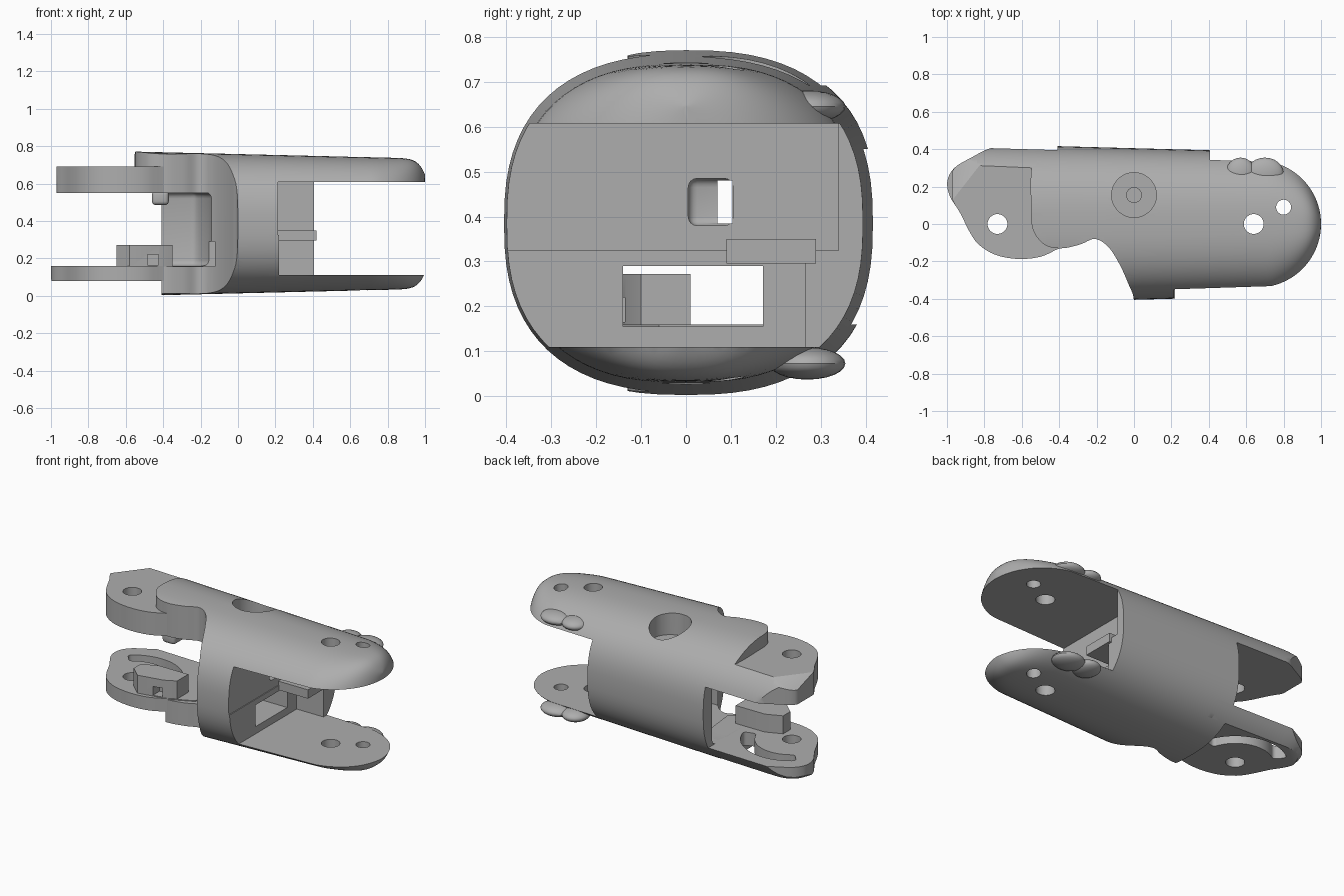
import bpy, bmesh
from math import sin, cos, pi, radians, copysign
from mathutils import Vector

if "Cube" in bpy.data.objects:
    bpy.data.objects.remove(bpy.data.objects["Cube"])

grey = bpy.data.materials.new("plain_grey")
grey.use_nodes = True
grey.diffuse_color = (0.42, 0.42, 0.42, 1)
grey.node_tree.nodes["Principled BSDF"].inputs["Base Color"].default_value = grey.diffuse_color


def finish(name, bm):
    bmesh.ops.recalc_face_normals(bm, faces=bm.faces)
    mesh = bpy.data.meshes.new(name)
    bm.to_mesh(mesh)
    bm.free()
    mesh.materials.append(grey)
    ob = bpy.data.objects.new(name, mesh)
    bpy.context.collection.objects.link(ob)
    return ob


def prism(name, outline, z0, z1):
    bm = bmesh.new()
    base = bm.faces.new([bm.verts.new((x, y, z0)) for x, y in outline])
    new = bmesh.ops.extrude_face_region(bm, geom=[base])["geom"]
    top = [v for v in new if isinstance(v, bmesh.types.BMVert)]
    bmesh.ops.translate(bm, verts=top, vec=(0, 0, z1 - z0))
    return finish(name, bm)


def box(name, x0, x1, y0, y1, z0, z1):
    return prism(name, [(x0, y0), (x1, y0), (x1, y1), (x0, y1)], z0, z1)


def arc(x, y, r, start, end, steps):
    angles = [radians(start + (end - start) * i / steps) for i in range(steps + 1)]
    return [(x + r * cos(t), y + r * sin(t)) for t in angles]


def disc(name, x, y, r, z0, z1):
    return prism(name, arc(x, y, r, 0, 360, 40)[:-1], z0, z1)


def smooth_line(points, steps=6):
    # Catmull-Rom curve through the points
    pts = [Vector(p) for p in points]
    last, out = len(pts) - 1, []
    for i in range(last):
        a, b, c, d = [pts[min(max(i + k, 0), last)] for k in (-1, 0, 1, 2)]
        for s in range(steps):
            t = s / steps
            out.append(0.5 * (2 * b + (c - a) * t + (2 * a - 5 * b + 4 * c - d) * t * t
                              + (3 * b - a - 3 * c + d) * t ** 3))
    out.append(pts[-1])
    return [(p.x, p.y) for p in out]


def apply(ob, mod):
    bpy.context.view_layer.objects.active = ob
    bpy.ops.object.modifier_apply(modifier=mod.name)


def boolean(ob, *tools, operation='DIFFERENCE'):
    for tool in tools:
        mod = ob.modifiers.new("boolean", 'BOOLEAN')
        mod.operation, mod.solver, mod.object = operation, 'EXACT', tool
        apply(ob, mod)


def bevel(ob, width, segments=4):
    mod = ob.modifiers.new("bevel", 'BEVEL')
    mod.width, mod.segments = width, segments
    mod.limit_method, mod.angle_limit = 'ANGLE', radians(50)
    apply(ob, mod)


# Oval sections lofted along x, with a round nose and a softened tail
def section(x):
    a = 0.416 - 0.027 * (x + 0.4)
    b = 0.382 - 0.024 * (x + 0.4)
    if x < -0.8:
        b *= 1 - 0.2 * ((-0.8 - x) / 0.2) ** 3
    if x > 0.66:
        t = (x - 0.66) / 0.34
        b *= 1 - 0.25 * t ** 10
        plan = 0.34 * max(1 - t * t, 0.0004) ** 0.5
        a = min(a, plan / (1 - (0.222 / b) ** 2.5) ** 0.4)
    return a, b


def loft(name, stations, sides=72):
    bm, rings = bmesh.new(), []
    for x in stations:
        a, b = section(x)
        ring = []
        for i in range(sides):
            c, s = cos(2 * pi * i / sides), sin(2 * pi * i / sides)
            ring.append(bm.verts.new((x, a * copysign(abs(c) ** 0.8, c),
                                      0.385 + b * copysign(abs(s) ** 0.8, s))))
        rings.append(ring)
    for p, q in zip(rings, rings[1:]):
        for i in range(sides):
            j = (i + 1) % sides
            bm.faces.new((p[i], p[j], q[j], q[i]))
    bm.faces.new(rings[0])
    bm.faces.new(rings[-1])
    return finish(name, bm)


# Main shell
shell = loft("shell", [-0.56 + 0.1 * i for i in range(12)]
             + [0.66 + 0.34 * sin(i * pi / 40) for i in range(21)])

# Cutters for the shell
scoop_edge = smooth_line([(0.0, -0.6), (0.0, -0.41), (-0.03, -0.32), (-0.08, -0.21), (-0.14, -0.12),
                          (-0.21, -0.08), (-0.29, -0.11), (-0.39, -0.13), (-0.48, -0.11),
                          (-0.54, -0.03), (-0.55, 0.08), (-0.55, 0.28), (-0.52, 0.34), (-0.42, 0.4), (-0.4, 0.5)])
scoop = prism("scoop_cutter", scoop_edge + [(-1.2, 0.5), (-1.2, -0.6)], -0.2, 1)
fork_gap = box("fork_gap_cutter", 0.22, 1.2, -0.6, 0.265, 0.11, 0.607)
fork_gap_upper = box("fork_upper_cutter", 0.215, 1.2, -0.5, 0.34, 0.325, 0.607)
fork_gap_end = box("fork_end_cutter", 0.405, 1.3, -0.7, 0.6, 0.11, 0.607)
rear_gap = box("rear_gap_cutter", -0.9, -0.41, -0.6, 0.6, -0.2, 0.55)
cavity = prism("cavity_cutter", arc(-0.73, 0, 0.6, -70, 33, 24) + [(-0.9, 0.33), (-0.9, -0.56)], 0.16, 0.55)
bevel(cavity, 0.03)
window = box("window_cutter", -0.4, 0.5, -0.14, 0.172, 0.155, 0.29)
slit = box("slit_cutter", 0.1, 0.5, 0.005, 0.105, 0.38, 0.485)
bevel(slit, 0.02)
slit_through = box("slit_through_cutter", -0.3, 0.3, 0.07, 0.104, 0.385, 0.48)
pocket = disc("pocket_cutter", 0, 0.155, 0.12, 0.62, 1)
pocket_pin = disc("pocket_pin_cutter", 0, 0.155, 0.04, 0.57, 1)
pin_hole = disc("pin_hole_cutter", 0.64, 0, 0.053, -0.2, 1)
cord_hole = disc("cord_hole_cutter", 0.8, 0.09, 0.04, -0.2, 1)
hinge_hole = disc("hinge_hole_cutter", -0.73, 0, 0.053, -0.2, 1)
boolean(shell, scoop, fork_gap, fork_gap_upper, fork_gap_end, rear_gap, cavity, window, slit,
        slit_through, pocket, pocket_pin, pin_hole, cord_hole)

# Rear hinge lugs, trimmed to the oval of the shell
lug_outline = smooth_line([(-0.25, -0.06), (-0.4, -0.13), (-0.5, -0.175), (-0.62, -0.187), (-0.74, -0.165),
                           (-0.83, -0.11), (-0.88, -0.04), (-0.93, 0.06), (-0.985, 0.15), (-0.998, 0.23),
                           (-0.96, 0.3), (-0.87, 0.355), (-0.75, 0.41), (-0.58, 0.42), (-0.4, 0.42)], 4)
inner_end = [(-0.3, 0.4)]
upper_lug = prism("upper_lug", [(max(x, -0.97), y) for x, y in lug_outline] + inner_end, 0.55, 0.692)
lower_lug = prism("lower_lug", [(x, min(y, 0.385)) for x, y in lug_outline] + inner_end, 0.078, 0.16)
envelope = loft("envelope_cutter", [-1.04 + 0.04 * i for i in range(24)])
for lug in (upper_lug, lower_lug):
    boolean(lug, envelope, operation='INTERSECT')

# Sloped corner on the upper lug
corner = box("corner_cutter", -0.4, 0, -0.5, 0.5, 0, 0.3)
corner.rotation_euler = (0, radians(-28), radians(-38))
corner.location = (-0.875, 0.25, 0.692)
bpy.context.view_layer.update()
boolean(upper_lug, corner, hinge_hole)

# Curved slot in the lower lug
track = arc(-0.73, 0, 0.29, 15, 130, 20) + arc(-0.73, 0, 0.21, 130, 15, 20)
curved_slot = prism("curved_slot_cutter", track, -0.1, 0.4)
bevel(curved_slot, 0.035)
boolean(lower_lug, curved_slot, hinge_hole)

# Stop block with a small square socket
stop_block = prism("stop_block", [(-0.65, -0.1), (-0.58, -0.165), (-0.42, -0.135), (-0.35, -0.1),
                                  (-0.35, 0.01), (-0.55, 0.01), (-0.65, -0.03)], 0.15, 0.272)
socket = box("socket_cutter", -0.485, -0.425, -0.3, -0.08, 0.165, 0.22)
boolean(stop_block, socket)
clip = box("clip", -0.46, -0.37, -0.1, 0.02, 0.485, 0.56)
bevel(clip, 0.02)

# Guide shelf inside the fork
shelf = box("guide_shelf", 0.21, 0.42, 0.09, 0.29, 0.295, 0.35)
parts = [shell, upper_lug, lower_lug, stop_block, clip, shelf]

# Soft nubs along the fork edges
for label, z in (("upper", 0.645), ("lower", 0.073)):
    for i, (x, length) in enumerate([(0.57, 0.08), (0.7, 0.1)]):
        bm = bmesh.new()
        bmesh.ops.create_uvsphere(bm, u_segments=24, v_segments=12, radius=1)
        bmesh.ops.scale(bm, vec=(length, 0.085, 0.036), verts=bm.verts)
        bmesh.ops.translate(bm, vec=(x, 0.27, z), verts=bm.verts)
        parts.append(finish(f"{label}_nub_{i + 1}", bm))

# Remove the cutters and set the shading
for ob in list(bpy.data.objects):
    if ob.name.endswith("_cutter"):
        bpy.data.objects.remove(ob)
bpy.ops.object.select_all(action='DESELECT')
for ob in parts:
    ob.select_set(True)
bpy.context.view_layer.objects.active = shell
bpy.ops.object.shade_smooth_by_angle(angle=radians(35))
